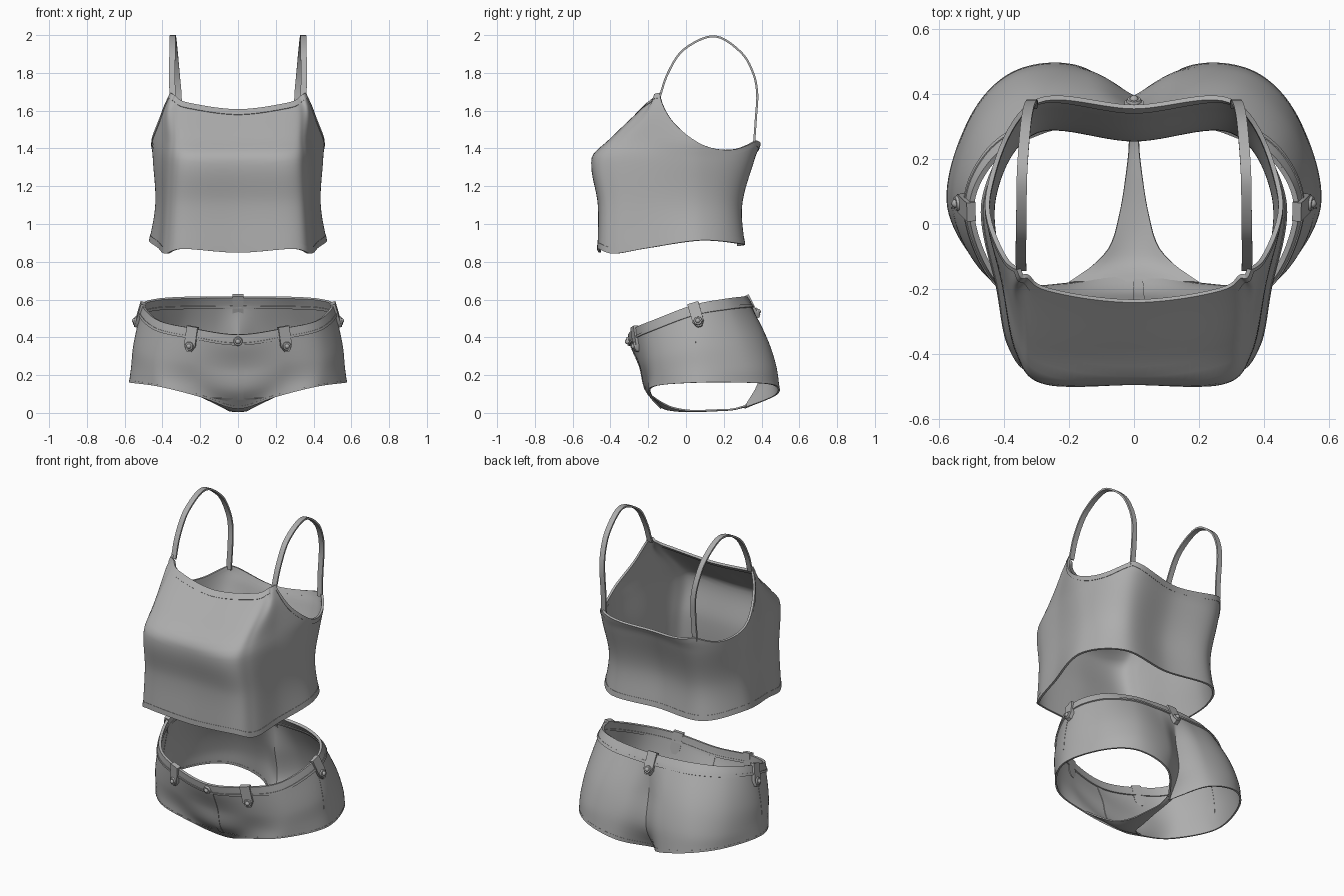
import bpy, bmesh, math
from mathutils import Vector, Matrix

cube = bpy.data.objects.get("Cube")
if cube:
    bpy.data.objects.remove(cube, do_unlink=True)

cloth = bpy.data.materials.new("grey_cloth")
cloth.use_nodes = True
grey = (0.42, 0.42, 0.42, 1)
cloth.diffuse_color = grey
cloth.node_tree.nodes["Principled BSDF"].inputs["Base Color"].default_value = grey


def blend(keys, t):
    """Smooth curve through (position, value) keys."""
    last = len(keys) - 1
    i = max(0, min(last - 1, sum(k[0] <= t for k in keys) - 1))

    def slope(j):
        a, b = keys[max(j - 1, 0)], keys[min(j + 1, last)]
        return (b[1] - a[1]) / (b[0] - a[0])

    (start, p), (end, q) = keys[i], keys[i + 1]
    h = end - start
    s = (t - start) / h
    r = 1 - s
    return (p * ((1 + 2 * s) * r * r) + slope(i) * (h * s * r * r)
            + q * (s * s * (3 - 2 * s)) - slope(i + 1) * (h * s * s * r))


def keyed(values, start=0, step=1):
    return [(start + i * step, v if isinstance(v, float) else Vector(v))
            for i, v in enumerate(values)]


def half(values, round_back=True):
    """Half outline keys, continued past the centre line so it stays smooth there."""
    def flip(v):
        return v if isinstance(v, float) else Vector((-v.x, *v[1:]))

    keys = keyed(values)
    keys.insert(0, (-1, flip(keys[1][1])))
    if round_back:
        keys.append((len(values), flip(keys[-2][1])))
    return keys


def steps(a, b, n):
    return [a + (b - a) * i / n for i in range(n + 1)]


def ring(back):
    """Positions around the body: 0 is front centre, 3 the side; negative is right."""
    return steps(-back, back, 24 * back)[:-1]


def finish(name, bm, thick=0):
    mesh = bpy.data.meshes.new(name)
    bm.to_mesh(mesh)
    bm.free()
    mesh.materials.append(cloth)
    ob = bpy.data.objects.new(name, mesh)
    bpy.context.collection.objects.link(ob)
    bpy.ops.object.select_all(action='DESELECT')
    ob.select_set(True)
    bpy.context.view_layer.objects.active = ob
    if thick:
        mod = ob.modifiers.new("thickness", 'SOLIDIFY')
        mod.thickness = thick
        mod.offset = 0
        bpy.ops.object.modifier_apply(modifier=mod.name)
    bpy.ops.object.shade_smooth_by_angle(angle=math.radians(40))


def loft(name, func, us, ts, thick, closed=False):
    """Sheet of quads sampled from func(u, t), given a thickness."""
    bm = bmesh.new()
    grid = [[bm.verts.new(func(u, t)) for u in us] for t in ts]
    n = len(us)
    for low, high in zip(grid, grid[1:]):
        for i in range(n if closed else n - 1):
            j = (i + 1) % n
            bm.faces.new((low[i], low[j], high[j], high[i]))
    finish(name, bm, thick)


def mirrored(point, u):
    return Vector((math.copysign(1, u) * point.x, *point[1:]))


# --- Camisole: half outlines at rising heights
top_levels = [(z, half(row)) for z, row in (
    (.85, [(0, -.455), (.29, -.46), (.38, -.38), (.42, -.2), (.475, .08), (.32, .3), (0, .28)]),
    (1.1, [(0, -.455), (.28, -.458), (.365, -.38), (.4, -.2), (.43, .08), (.3, .285), (0, .26)]),
    (1.35, [(0, -.49), (.27, -.488), (.355, -.4), (.4, -.2), (.445, .08), (.32, .345), (0, .335)]),
    (1.44, [(0, -.405), (.27, -.405), (.345, -.35), (.39, -.2), (.45, .08), (.315, .37), (0, .375)]),
    (1.6, [(0, -.24), (.27, -.24), (.345, -.21), (.38, -.16), (.42, .08), (.31, .37), (0, .38)]),
    (1.69, [(0, -.15), (.25, -.15), (.32, -.15), (.355, -.14), (.4, .08), (.31, .37), (0, .38)]))]
neckline = half([1.6, 1.635, 1.668, 1.69], False)
armhole = keyed([1.69, 1.53, 1.42, 1.39, 1.44], 3, .5)
back_edge = keyed([1.44, 1.41, 1.4, 1.41], 5, .5)
top_hem = half([.85, .87, .845, .875, .915, .895, .885])


def rim(a):
    return blend(neckline if a < 3 else armhole if a < 5 else back_edge, a)


def top_at(u, z):
    p = blend([(level, blend(row, abs(u))) for level, row in top_levels], z)
    return mirrored(Vector((p.x, p.y, z)), u)


def top_shell(u, t):
    low = blend(top_hem, abs(u))
    return top_at(u, low + (rim(abs(u)) - low) * t)


loft("camisole_body", top_shell, ring(6), steps(0, 1, 28), .008, True)
loft("camisole_edge_trim", lambda u, t: top_at(u, rim(abs(u)) - t),
     ring(6), steps(-.003, .025, 2), .014, True)
loft("camisole_hem", lambda u, t: top_at(u, blend(top_hem, abs(u)) + t),
     ring(6), steps(-.002, .03, 2), .012, True)

# Shoulder straps
strap_path = keyed([(.347, -.14, 1.67), (.349, -.095, 1.8), (.347, -.01, 1.925), (.345, .15, 1.994),
                    (.335, .29, 1.91), (.325, .355, 1.8), (.315, .377, 1.69), (.312, .37, 1.56),
                    (.315, .36, 1.42)])
for side, label in ((1, "left"), (-1, "right")):
    loft(label + "_strap",
         lambda u, t: mirrored(blend(strap_path, t) + Vector((u, 0, 0)), side),
         (-.016, .016), steps(0, 8, 40), .011)

# --- Shorts: half rings from waist down to leg hem, creased at the lower back
short_rows = [(t, half(row, t < .5)) for t, row in (
    (0, [(0, -.3, .415), (.25, -.265, .45), (.42, -.17, .49), (.5, .04, .57),
         (.43, .2, .6), (.28, .285, .61), (.12, .315, .612), (0, .32, .612)]),
    (.18, [(0, -.29, .36), (.25, -.26, .395), (.43, -.17, .435), (.515, .045, .515),
           (.45, .22, .545), (.29, .325, .555), (.12, .348, .555), (0, .348, .555)]),
    (.55, [(0, -.24, .24), (.25, -.235, .27), (.45, -.16, .3), (.55, .05, .35),
           (.49, .28, .37), (.33, .41, .39), (.13, .42, .39), (0, .365, .38)]),
    (.8, [(0, -.21, .12), (.23, -.205, .17), (.44, -.16, .2), (.56, .05, .24),
          (.505, .31, .24), (.355, .455, .25), (.14, .465, .24), (0, .39, .18)]),
    (1, [(0, -.13, .025), (.2, -.185, .085), (.42, -.17, .14), (.57, .05, .16),
         (.505, .32, .16), (.36, .47, .145), (.15, .475, .095), (0, .31, .025)]))]


def shorts(u, t):
    if u > 7:
        u -= 14
    return mirrored(blend([(k, blend(row, abs(u))) for k, row in short_rows], t), u)


loft("shorts_body", shorts, ring(7), steps(0, 1, 24), .008, True)
loft("waistband", shorts, ring(7), steps(0, .18, 4), .016, True)
loft("waistband_piping", shorts, ring(7), steps(.14, .18, 1), .023, True)
loft("leg_hem", shorts, ring(7), steps(.97, 1, 1), .01, True)
loft("fly", shorts, steps(-.01, .13, 3), steps(.18, .9, 12), .014)
for side, label in ((3, "left"), (-3, "right")):
    loft(label + "_side_seam", shorts, (side - .012, side + .012), steps(.2, .75, 8), .011)

# Crotch strip: centre height, half width, edge height along y
strip = [(y, Vector(v)) for y, v in (
    (-.18, (.08, .2, .088)), (-.13, (.03, .13, .055)), (-.07, (.013, .075, .028)),
    (.03, (.008, .045, .012)), (.15, (.012, .025, .015)), (.25, (.018, .015, .02)),
    (.32, (.035, .02, .04)))]


def crotch(u, y):
    mid, width, edge = blend(strip, y)
    return Vector((u * width, y, mid + (edge - mid) * u * u))


loft("crotch_strip", crotch, steps(-1, 1, 8), steps(-.18, .32, 24), .008)


# --- Belt loops and studs, set on the waistband
def frame(u):
    p = shorts(u, 0)
    across = (shorts(u + .05, 0) - shorts(u - .05, 0)).normalized()
    out = (shorts(u, .18) - p).cross(across).normalized()
    up = out.cross(across)
    m = Matrix((across, up, out)).transposed().to_4x4()
    m.translation = p
    return m


def stud(name, m):
    bm = bmesh.new()
    bmesh.ops.create_cone(bm, cap_ends=True, segments=20, radius1=.025, radius2=.021,
                          depth=.012, matrix=m)
    bmesh.ops.create_uvsphere(bm, u_segments=16, v_segments=8, radius=.014,
                              matrix=m @ Matrix.Translation((0, 0, .003)))
    finish(name, bm)


def belt_loop(name, u):
    m = frame(u)
    outline = [(-.03, .01), (-.03, -.095), (-.012, -.125),
               (.012, -.125), (.03, -.095), (.03, .01)]
    bm = bmesh.new()
    face = bm.faces.new([bm.verts.new(m @ Vector((x, y, -.01))) for x, y in outline])
    new = bmesh.ops.extrude_face_region(bm, geom=[face])["geom"]
    bmesh.ops.translate(bm, vec=m.col[2].to_3d() * .028,
                        verts=[v for v in new if isinstance(v, bmesh.types.BMVert)])
    bmesh.ops.recalc_face_normals(bm, faces=bm.faces)
    finish(name, bm)
    stud(name + "_stud", m @ Matrix.Translation((0, -.095, .02)))


for label, u in (("front_left", .95), ("front_right", -.95),
                 ("left", 3), ("right", -3), ("back", 7)):
    belt_loop(label + "_belt_loop", u)
stud("waist_button", frame(0) @ Matrix.Translation((0, -.035, .014)))
